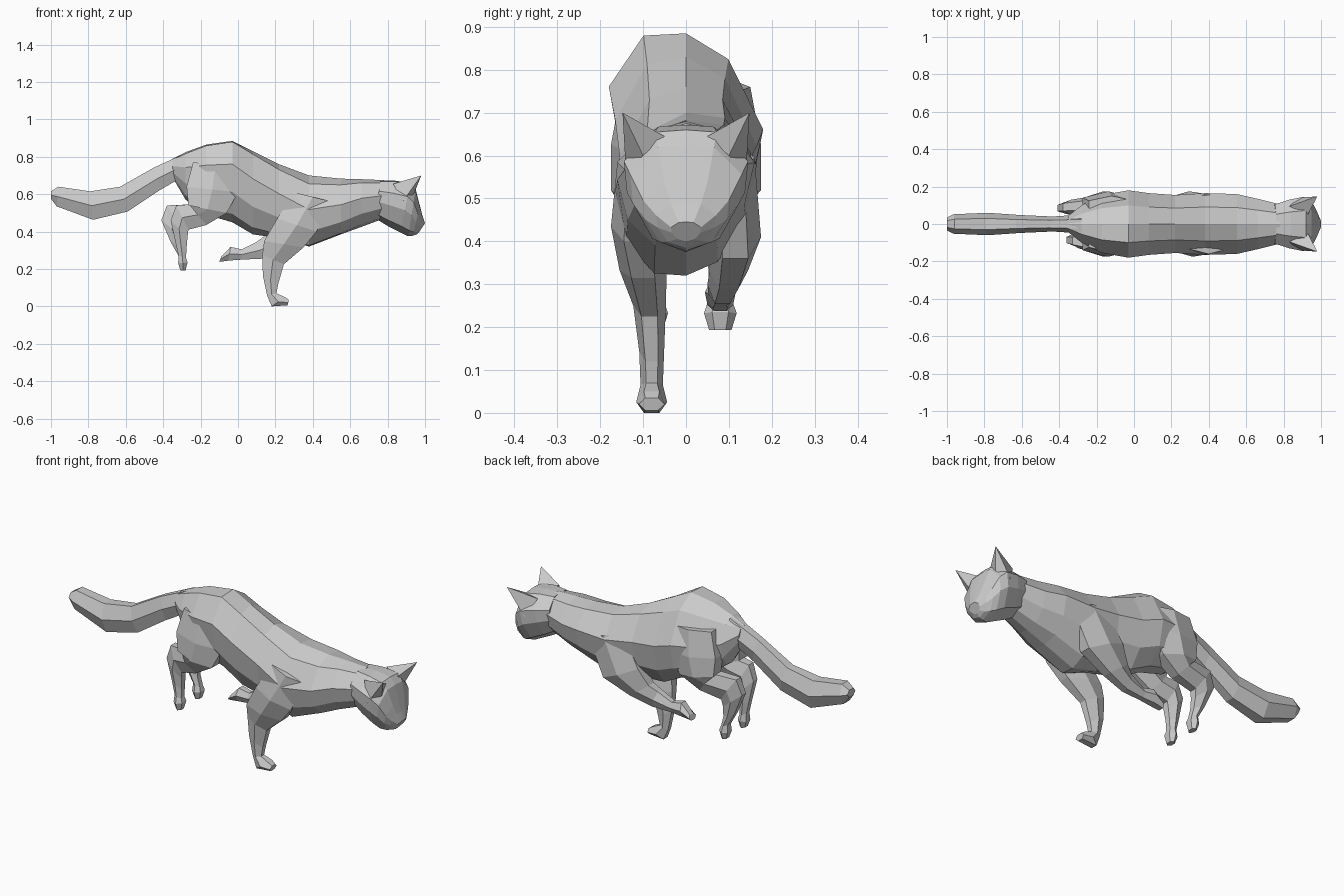
import bpy, bmesh

# Cross-section outlines as (across, along) fractions
BODY = [(0, 1), (.55, .85), (1, .2), (.85, -.45), (.45, -.9), (0, -1),
        (-.45, -.9), (-.85, -.45), (-1, .2), (-.55, .85)]
HEAD = [(0, 1), (.5, .96), (1, .45), (.95, -.1), (.6, -.75), (0, -1),
        (-.6, -.75), (-.95, -.1), (-1, .45), (-.5, .96)]
LIMB = [(.5, 1), (1, 0), (.5, -1), (-.5, -1), (-1, 0), (-.5, 1)]


def finish(name, bm):
    bmesh.ops.recalc_face_normals(bm, faces=bm.faces)
    me = bpy.data.meshes.new(name)
    bm.to_mesh(me)
    bm.free()
    ob = bpy.data.objects.new(name, me)
    bpy.context.collection.objects.link(ob)
    return ob


def loft(name, outline, sections):
    """Skin sections given as top x, top z, bottom x, bottom z, half width, centre y, skew."""
    bm = bmesh.new()
    rings = []
    for tx, tz, bx, bz, w, y, skew in sections:
        ring = []
        for u, v in outline:
            s = (1 + v) / 2
            ring.append(bm.verts.new((bx + (tx - bx) * s, y + u * w,
                                      bz + (tz - bz) * s - skew * u)))
        rings.append(ring)
    n = len(outline)
    for a, b in zip(rings, rings[1:]):
        for i in range(n):
            j = (i + 1) % n
            bm.faces.new((a[i], a[j], b[j], b[i]))
    bm.faces.new(rings[0])
    bm.faces.new(rings[-1])
    return finish(name, bm)


def limb(name, side, rows):
    loft(name, LIMB, [(a, b, c, d, w, side * y, 0) for a, b, c, d, w, y in rows])


# Torso: x, top, bottom, half width, skew
torso = [(-.35, .79, .69, .045, 0), (-.28, .825, .57, .10, .02),
         (-.17, .865, .49, .155, .04), (-.03, .885, .45, .18, .05),
         (.08, .83, .385, .165, .03), (.22, .76, .365, .155, 0),
         (.38, .70, .32, .165, -.03), (.55, .683, .385, .16, -.02),
         (.66, .68, .425, .135, 0), (.78, .675, .47, .105, 0)]
loft("torso", BODY, [(x, t, x, b, w, 0, k) for x, t, b, w, k in torso])

# Tail
tail = [(-.28, .82, -.30, .69, .05), (-.45, .742, -.42, .62, .04),
        (-.63, .64, -.59, .507, .048), (-.79, .615, -.775, .463, .06),
        (-.96, .64, -.97, .535, .052), (-1, .615, -1, .575, .035)]
loft("tail", LIMB, [(*r, 0, 0) for r in tail])

# Head, running down to the muzzle
head = [(.76, .672, .735, .47, .105), (.84, .672, .80, .43, .13),
        (.92, .66, .87, .395, .145), (.95, .625, .91, .375, .13),
        (.972, .54, .935, .378, .10), (.985, .49, .955, .385, .07),
        (1, .445, .97, .40, .035)]
loft("head", HEAD, [(*r, 0, 0) for r in head])

# Ears: thin pyramids leaning forward
for side, name in ((-1, "right_ear"), (1, "left_ear")):
    bm = bmesh.new()
    tip = bm.verts.new((.98, side * .148, .70))
    base = [bm.verts.new((x, side * y, z)) for x, y, z in
            ((.83, .095, .655), (.93, .05, .645), (.94, .10, .60), (.88, .14, .56))]
    bm.faces.new(base)
    for i in range(4):
        bm.faces.new((base[i], base[(i + 1) % 4], tip))
    finish(name, bm)

# Planted front leg
limb("right_front_leg", -1, [
    (.50, .56, .30, .61, .05, .11), (.42, .40, .21, .47, .06, .115),
    (.35, .315, .14, .35, .055, .10), (.245, .225, .13, .275, .038, .085),
    (.215, .12, .133, .165, .029, .08), (.205, .07, .155, .06, .026, .08),
    (.25, .05, .18, 0, .036, .08), (.272, .035, .265, .006, .03, .08)])

# Front leg swept back
limb("left_front_leg", 1, [
    (.28, .62, .50, .57, .05, .11), (.19, .46, .40, .36, .06, .115),
    (.14, .375, .25, .29, .045, .10), (.10, .345, .13, .255, .035, .085),
    (.02, .305, .02, .25, .028, .08), (-.04, .318, -.05, .245, .036, .08),
    (-.09, .265, -.10, .238, .03, .08)])

# Hind legs, same build with the left hock pushed further back
for side, name, k in ((-1, "right_hind_leg", 0), (1, "left_hind_leg", .05)):
    limb(name, side, [
        (0, .75, -.24, .77, .05, .10), (.0, .61, -.275, .64, .07, .105),
        (-.06, .50, -.265, .54, .065, .11), (-.17, .435, -.26, .545, .05, .10),
        (-.265 - k / 2, .41, -.33 - k, .54, .04, .09),
        (-.27 - k / 2, .37, -.36 - k, .46, .034, .085),
        (-.275 - k / 3, .31, -.335 - k / 2, .345, .028, .08),
        (-.278, .26, -.318, .27, .027, .08),
        (-.27, .235, -.32, .23, .038, .08), (-.28, .193, -.308, .193, .026, .08)])
